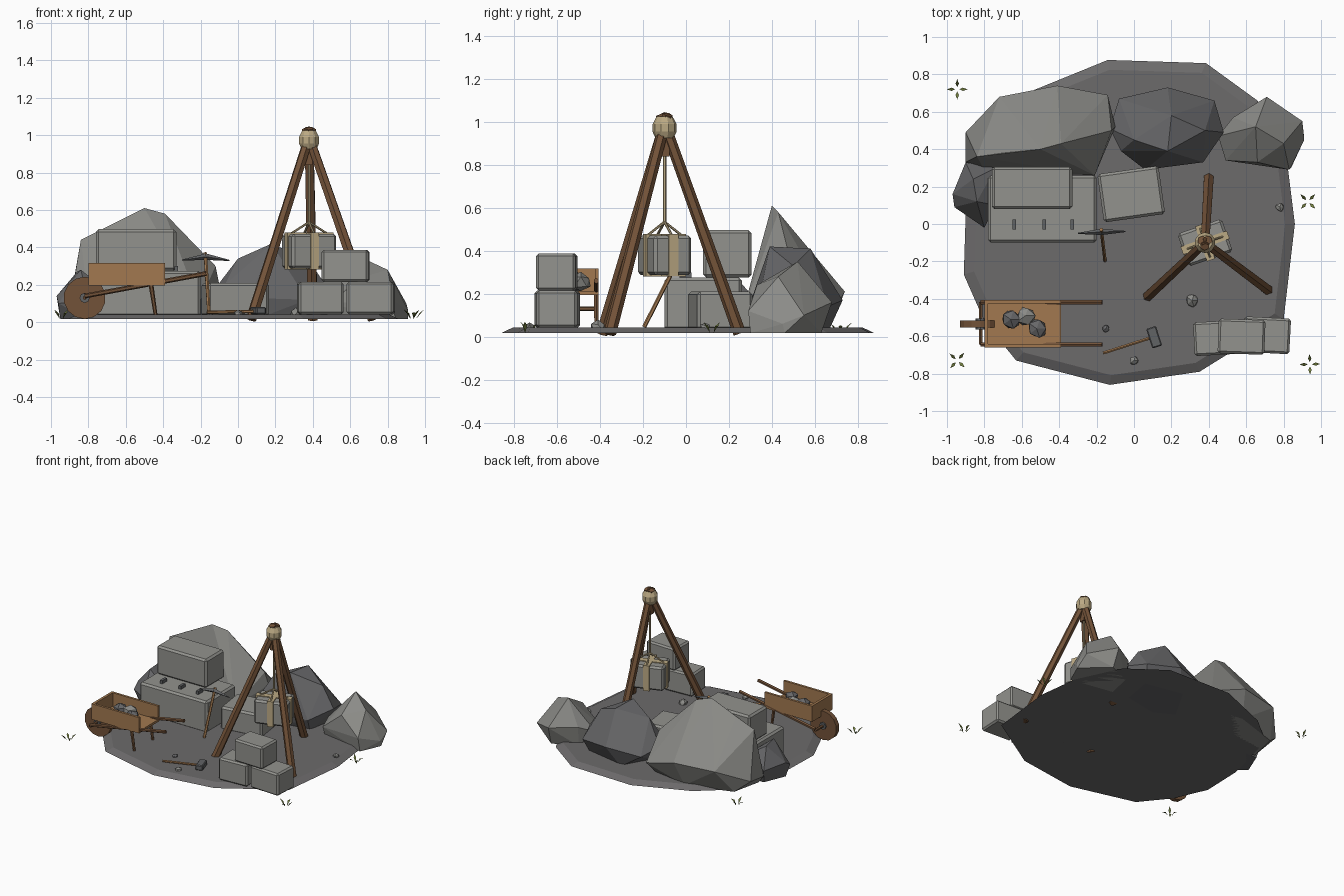
import bpy, bmesh, math, random
from mathutils import Vector, Matrix

if "Cube" in bpy.data.objects:
    bpy.data.objects.remove(bpy.data.objects["Cube"])


def material(name, *rgb):
    m = bpy.data.materials.new(name)
    m.use_nodes = True
    m.diffuse_color = (*rgb, 1)
    m.node_tree.nodes["Principled BSDF"].inputs["Base Color"].default_value = (*rgb, 1)
    return m


ground_grey = material("ground grey", .15, .145, .147)
light_rock = material("light rock", .26, .26, .245)
dark_rock = material("dark rock", .135, .135, .14)
cut_stone = material("cut stone", .29, .29, .27)
dark_wood = material("dark wood", .17, .085, .04)
light_wood = material("light wood", .36, .19, .08)
rope_tan = material("rope tan", .50, .40, .23)
iron = material("iron", .12, .125, .13)
grass_green = material("grass green", .17, .21, .05)


def finish(bm, name, mat):
    bmesh.ops.recalc_face_normals(bm, faces=bm.faces)
    mesh = bpy.data.meshes.new(name)
    bm.to_mesh(mesh)
    bm.free()
    mesh.materials.append(mat)
    ob = bpy.data.objects.new(name, mesh)
    bpy.context.scene.collection.objects.link(ob)
    return ob


def box(name, lo, hi, mat, turn=0, bevel=0.0):
    """Box between two corners, turned about its own vertical axis."""
    lo, hi = Vector(lo), Vector(hi)
    bm = bmesh.new()
    bmesh.ops.create_cube(bm, size=1)
    bmesh.ops.scale(bm, vec=hi - lo, verts=bm.verts)
    if bevel:
        bmesh.ops.bevel(bm, geom=bm.edges[:], offset=bevel, segments=1, affect='EDGES')
    bmesh.ops.rotate(bm, matrix=Matrix.Rotation(math.radians(turn), 3, 'Z'), verts=bm.verts)
    bmesh.ops.translate(bm, vec=(lo + hi) / 2, verts=bm.verts)
    return finish(bm, name, mat)


def beam(name, start, end, r1, mat, r2=None, sides=6):
    """Straight pole, optionally tapered, between two points."""
    a, b = Vector(start), Vector(end)
    bm = bmesh.new()
    bmesh.ops.create_cone(bm, cap_ends=True, segments=sides, radius1=r1,
                          radius2=r1 if r2 is None else r2, depth=(b - a).length)
    spin = (b - a).to_track_quat('Z', 'Y').to_matrix().to_4x4()
    bmesh.ops.transform(bm, matrix=Matrix.Translation((a + b) / 2) @ spin, verts=bm.verts)
    return finish(bm, name, mat)


def hull(name, points, mat):
    bm = bmesh.new()
    for p in points:
        bm.verts.new(p)
    found = bmesh.ops.convex_hull(bm, input=bm.verts[:])
    loose = {v for v in found["geom_interior"] if isinstance(v, bmesh.types.BMVert)}
    bmesh.ops.delete(bm, geom=list(loose), context='VERTS')
    return finish(bm, name, mat)


def pebble(name, centre, r, seed, mat, flat=.8):
    rng = random.Random(seed)
    bm = bmesh.new()
    bmesh.ops.create_icosphere(bm, subdivisions=1, radius=r)
    for v in bm.verts:
        v.co *= rng.uniform(.8, 1.15)
        v.co.z *= flat
    bmesh.ops.translate(bm, vec=centre, verts=bm.verts)
    return finish(bm, name, mat)


# Ground slab with sloping rim
rim = [(-.14, .877), (.385, .86), (.66, .66), (.82, .32), (.86, 0), (.8, -.51), (.35, -.79),
       (-.13, -.86), (-.63, -.73), (-.8, -.52), (-.91, -.27), (-.9, .05), (-.78, .52), (-.55, .71)]
hull("ground_slab", [(x, y, .017) for x, y in rim]
     + [(x * .94, y * .94, .042) for x, y in rim], ground_grey)

# Boulders along the back
hull("large_boulder", [
    (-.9, .33, .08), (-.9, .49, .1), (-.84, .36, .44), (-.7, .38, .51), (-.5, .4, .61),
    (-.39, .43, .58), (-.12, .5, .3), (-.1, .52, .2), (-.14, .69, .12), (-.41, .74, .21),
    (-.72, .68, .2), (-.21, .26, .1), (-.8, .29, .1), (-.85, .32, .017), (-.2, .3, .017),
    (-.2, .62, .017), (-.45, .66, .017), (-.8, .55, .017)], light_rock)
hull("dark_boulder", [
    (-.13, .51, .17), (-.08, .67, .14), (.18, .73, .17), (.43, .66, .14), (.48, .49, .18),
    (.37, .33, .12), (.06, .29, .13), (-.07, .39, .2), (0, .45, .34), (.18, .39, .42),
    (.2, .58, .41), (.38, .5, .33), (-.05, .4, .017), (.1, .32, .017), (.36, .37, .017),
    (.4, .6, .017), (.1, .66, .017)], dark_rock)
hull("right_boulder", [
    (.45, .47, .12), (.49, .34, .1), (.83, .29, .12), (.91, .45, .06), (.9, .55, .1),
    (.71, .68, .16), (.53, .57, .17), (.65, .52, .35), (.8, .43, .28), (.66, .33, .24),
    (.5, .36, .017), (.84, .3, .017), (.91, .46, .017), (.72, .63, .017), (.54, .55, .017)],
    light_rock)
hull("left_boulder", [
    (-.97, .16, .14), (-.96, .09, .1), (-.8, -.02, .12), (-.74, .1, .2), (-.9, .33, .12),
    (-.84, .12, .28), (-.86, .24, .27), (-.74, .3, .2), (-.95, .13, .017), (-.8, 0, .017),
    (-.74, .3, .017), (-.88, .3, .017)], dark_rock)

# Quarried blocks, with splitting wedges in the lower one
box("lower_block", (-.78, -.1, .03), (-.2, .26, .275), cut_stone, 0, .014)
box("upper_block", (-.76, .08, .275), (-.33, .305, .497), cut_stone, 0, .014)
box("side_block", (-.18, .03, .03), (.15, .29, .21), cut_stone, 8, .014)
for x in (-.64, -.48, -.33):
    box("splitting_wedge", (x - .01, -.03, .26), (x + .01, .025, .3), iron)
box("stack_left_block", (.32, -.7, .042), (.56, -.52, .215), cut_stone, 3, .012)
box("stack_right_block", (.585, -.69, .042), (.835, -.5, .215), cut_stone, -3, .012)
box("stack_top_block", (.45, -.695, .215), (.7, -.51, .387), cut_stone, -2, .012)

# Tripod hoist: legs, lashing and pulley
top = Vector((.38, -.1, .99))
for foot in ((.4, .25, .015), (.07, -.39, .015), (.72, -.355, .015)):
    foot = Vector(foot)
    beam("tripod_leg", foot, top + (top - foot).normalized() * .05, .03, dark_wood, .026)
for z, reach, r1, r2 in ((.925, .03, .042, .056), (.955, .035, .056, .056), (.99, .035, .056, .038)):
    beam("lashing", top.xy.to_3d() + Vector((0, 0, z)), top.xy.to_3d() + Vector((0, 0, z + reach)),
         r1, rope_tan, r2, 10)
box("pulley_block", (.362, -.122, .84), (.398, -.078, .94), dark_wood)
beam("hoist_rope", (.38, -.1, .52), (.38, -.1, .86), .008, rope_tan)

# Hanging block with straps and sling
turn = 19
mid = Vector((.38, -.1, .38))


def around(name, size, mat, bevel=0.0):
    half = Vector(size) / 2
    box(name, mid - half, mid + half, mat, turn, bevel)


around("hanging_block", (.25, .185, .185), cut_stone, .014)
around("strap_across", (.045, .197, .197), rope_tan)
around("strap_along", (.262, .045, .197), rope_tan)
for offset in ((.1, 0), (-.1, 0), (0, .08), (0, -.08)):
    corner = Matrix.Rotation(math.radians(turn), 3, 'Z') @ Vector((*offset, .095))
    beam("sling_rope", mid + corner, (.38, -.1, .535), .006, rope_tan)

# Wheelbarrow: tray, handles, legs and wheel
box("tray_floor", (-.79, -.655, .195), (-.39, -.415, .212), light_wood)
for y in (-.66, -.425):
    box("tray_side", (-.79, y, .195), (-.39, y + .018, .317), light_wood)
box("tray_end", (-.8, -.66, .195), (-.78, -.407, .317), light_wood)
for y in (-.645, -.418):
    beam("barrow_handle", (-.82, y, .14), (-.17, y, .26), .013, dark_wood)
    beam("barrow_leg", (-.465, y, .2), (-.44, y, .035), .013, dark_wood, .01)
beam("barrow_axle", (-.82, -.645, .13), (-.82, -.418, .13), .011, dark_wood)
beam("barrow_wheel", (-.82, -.553, .13), (-.82, -.517, .13), .113, dark_wood, sides=14)
beam("wheel_hub", (-.82, -.565, .13), (-.82, -.505, .13), .027, iron, sides=8)
for i, (x, y) in enumerate(((-.66, -.51), (-.58, -.49), (-.52, -.56))):
    pebble("tray_stone", (x, y, .255), .055, i, light_rock if i % 2 else dark_rock, .9)

# Pickaxe leaning on the blocks
beam("pick_handle", (-.155, -.195, .045), (-.175, -.03, .37), .01, light_wood)
neck = (-.172, -.042, .35)
beam("pick_point_left", neck, (-.3, -.05, .332), .017, iron, .003, 4)
beam("pick_point_right", neck, (-.045, -.04, .33), .017, iron, .003, 4)

# Hammer lying on the ground
beam("hammer_handle", (-.165, -.69, .053), (.1, -.605, .058), .009, light_wood)
box("hammer_head", (.08, -.66, .042), (.135, -.55, .082), iron, 18, .006)

# Loose stones
for i, (x, y, r) in enumerate(((.78, .09, .026), (.31, -.41, .038), (-.15, -.56, .022), (0, -.73, .026))):
    pebble("loose_stone", (x, y, .045), r, i + 9, dark_rock if i == 2 else light_rock)

# Grass tufts at the corners: folded leaf blades leaning outward
for k, (x, y) in enumerate(((-.945, .72), (.93, .12), (.94, -.75), (-.945, -.73))):
    bm = bmesh.new()
    for j in range(4):
        a = k * .8 + j * math.tau / 4
        out, side = Vector((math.cos(a), math.sin(a), 0)), Vector((-math.sin(a), math.cos(a), 0))
        root = Vector((x, y, .018)) + out * .012
        bend = root + out * .018 + Vector((0, 0, .03))
        tip = root + out * .043 + Vector((0, 0, .05 if j % 2 else .035))
        verts = [bm.verts.new(p) for p in (root, bend - side * .009, tip, bend + side * .009)]
        bm.faces.new(verts)
    finish(bm, "grass_tuft", grass_green)
